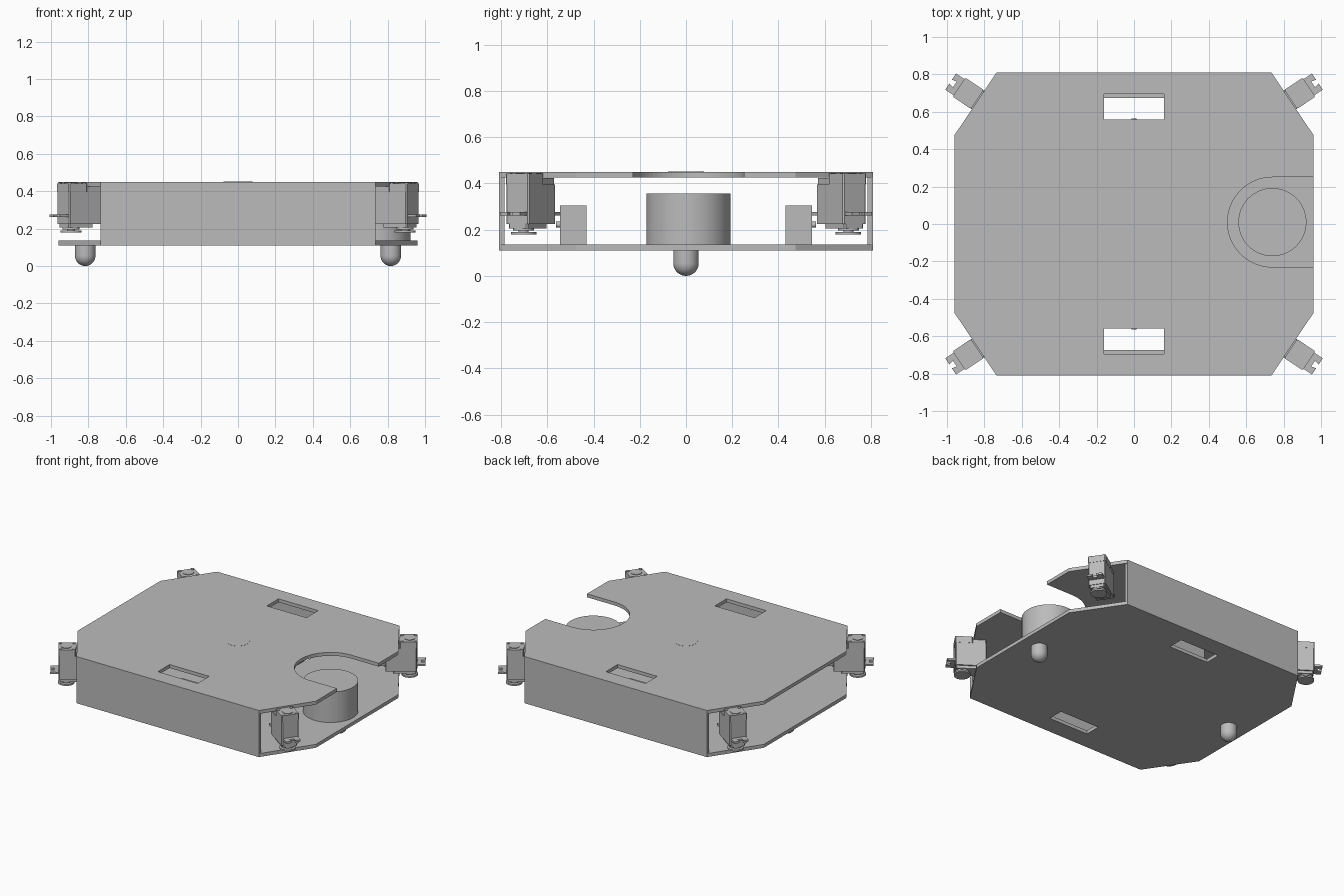
import bpy, bmesh
from math import pi, cos, sin, atan2
from mathutils import Matrix, Vector

cube = bpy.data.objects.get("Cube")
if cube:
    bpy.data.objects.remove(cube, do_unlink=True)

grey = bpy.data.materials.new("plain grey")
grey.use_nodes = True
colour = (0.5, 0.5, 0.5, 1)
grey.diffuse_color = colour
grey.node_tree.nodes["Principled BSDF"].inputs["Base Color"].default_value = colour


def finish(name, bm, smooth=False):
    bmesh.ops.recalc_face_normals(bm, faces=bm.faces)
    mesh = bpy.data.meshes.new(name)
    bm.to_mesh(mesh)
    bm.free()
    mesh.materials.append(grey)
    ob = bpy.data.objects.new(name, mesh)
    bpy.context.collection.objects.link(ob)
    if smooth:
        bpy.ops.object.select_all(action='DESELECT')
        ob.select_set(True)
        bpy.context.view_layer.objects.active = ob
        bpy.ops.object.shade_smooth_by_angle(angle=0.6)
    return ob


def add_prism(bm, outline, z0, z1):
    face = bm.faces.new([bm.verts.new((x, y, z0)) for x, y in outline])
    out = bmesh.ops.extrude_face_region(bm, geom=[face])
    top = [v for v in out["geom"] if isinstance(v, bmesh.types.BMVert)]
    bmesh.ops.translate(bm, verts=top, vec=(0, 0, z1 - z0))


def add_box(bm, x0, x1, y0, y1, z0, z1):
    add_prism(bm, [(x0, y0), (x1, y0), (x1, y1), (x0, y1)], z0, z1)


def add_cylinder(bm, x, y, r, z0, z1, n=32):
    add_prism(bm, [(x + r * cos(2 * pi * i / n), y + r * sin(2 * pi * i / n))
                   for i in range(n)], z0, z1)


def box(name, *size):
    bm = bmesh.new()
    add_box(bm, *size)
    return finish(name, bm)


def cut_slots(plate, y0, y1):
    # Wheel slots through a plate, front and back
    for s in (-1, 1):
        ya, yb = sorted((s * y0, s * y1))
        cutter = box("slot_cutter", -0.16, 0.16, ya, yb, 0, 0.6)
        cutter.hide_render = True
        mod = plate.modifiers.new("slot", 'BOOLEAN')
        mod.object, mod.operation, mod.solver = cutter, 'DIFFERENCE', 'EXACT'
        bpy.context.view_layer.objects.active = plate
        bpy.ops.object.modifier_apply(modifier=mod.name)
        bpy.data.objects.remove(cutter, do_unlink=True)


# Chassis plates with clipped corners
W, D, CX, CY = 0.96, 0.81, 0.735, 0.475
outline = [(W, CY), (CX, D), (-CX, D), (-W, CY), (-W, -CY), (-CX, -D), (CX, -D), (W, -CY)]
bm = bmesh.new()
add_prism(bm, outline, 0.11, 0.135)
cut_slots(finish("bottom_plate", bm), 0.56, 0.675)

# Top plate has a round-ended notch on one side
px, py, pr = 0.74, 0.01, 0.24
notch = [(W, py - pr)]
notch += [(px + pr * cos(a), py + pr * sin(a))
          for a in (-pi / 2 - pi * i / 32 for i in range(33))]
notch += [(W, py + pr)]
bm = bmesh.new()
add_prism(bm, outline + notch, 0.425, 0.45)
cut_slots(finish("top_plate", bm), 0.56, 0.695)

# Round mark in the middle of the top plate
bm = bmesh.new()
add_cylinder(bm, 0, 0, 0.078, 0.449, 0.451)
finish("centre_disc", bm, True)

# Front and back walls, drive motors with shafts
for s, side in ((-1, "front"), (1, "back")):
    ya, yb = sorted((s * 0.785, s * D))
    box(side + "_wall", -CX, CX, ya, yb, 0.135, 0.425)
    ya, yb = sorted((s * 0.43, s * 0.545))
    box(side + "_motor", -0.15, 0.15, ya, yb, 0.135, 0.305)
    bm = bmesh.new()
    add_cylinder(bm, 0, 0, 0.013, 0, 0.018, 16)
    bm.transform(Matrix.Translation((0, s * 0.545, 0.222)) @ Matrix.Rotation(-s * pi / 2, 4, 'X'))
    finish(side + "_motor_shaft", bm, True)

# Drum standing in the notch
bm = bmesh.new()
add_cylinder(bm, px, py, 0.182, 0.135, 0.357, 64)
finish("drum", bm, True)

# Round-ended skid feet, lathed from a profile
for s, side in ((-1, "right"), (1, "left")):
    profile = [(0.055 * sin(a), 0, 0.055 - 0.055 * cos(a))
               for a in (pi / 2 * i / 10 for i in range(11))] + [(0.055, 0, 0.11)]
    bm = bmesh.new()
    vs = [bm.verts.new(p) for p in profile]
    es = [bm.edges.new(pair) for pair in zip(vs, vs[1:])]
    bmesh.ops.spin(bm, geom=vs + es, axis=(0, 0, 1), cent=(0, 0, 0), angle=2 * pi, steps=32)
    bmesh.ops.remove_doubles(bm, verts=bm.verts, dist=0.0005)
    bm.transform(Matrix.Translation((s * 0.817, 0, 0)))
    finish(side + "_skid_foot", bm, True)


def corner_servo(name, sx, sy):
    # Local x points out of the clipped corner
    bm = bmesh.new()
    add_box(bm, -0.16, 0.05, -0.06, 0.06, 0.225, 0.395)
    # Case bottom tapers toward the inner end
    add_prism(bm, [(-0.11, -0.05), (0.045, -0.05), (0.045, 0.05), (-0.11, 0.05)], 0.205, 0.225)
    # Upper case: inner part stays below the plate, outer part rises past it
    add_box(bm, -0.157, 0.045, -0.056, 0.056, 0.395, 0.424)
    add_box(bm, -0.066, 0.052, -0.061, 0.061, 0.395, 0.442)
    bmesh.ops.bevel(bm, geom=[e for e in bm.edges if abs(e.verts[0].co.z - e.verts[1].co.z) > 0.01],
                    offset=0.006, segments=1, affect='EDGES')
    # Round cap and screws on top
    add_cylinder(bm, 0, 0, 0.036, 0.44, 0.446)
    for x, y in ((0.04, 0.045), (-0.05, -0.045), (0.04, -0.045), (-0.05, 0.045)):
        add_cylinder(bm, x, y, 0.011, 0.44, 0.446, 12)
    # Output stage and horn underneath
    add_cylinder(bm, 0, 0, 0.045, 0.196, 0.21)
    add_cylinder(bm, 0, 0, 0.022, 0.185, 0.2, 16)
    add_cylinder(bm, 0, 0, 0.055, 0.178, 0.189)
    # Mounting ears with an open notch
    for end, tip in ((0.05, 0.105), (-0.16, -0.21)):
        mid = (end + tip) / 2
        add_prism(bm, [(end, -0.052), (tip, -0.052), (tip, -0.012), (mid, -0.018),
                       (mid, 0.018), (tip, 0.012), (tip, 0.052), (end, 0.052)], 0.262, 0.276)
    bm.transform(Matrix.Translation((0.893, 0.703, 0)) @ Matrix.Rotation(atan2(W - CX, D - CY), 4, 'Z'))
    bm.transform(Matrix.Diagonal((sx, sy, 1, 1)))
    finish(name, bm, True)


for sx, side in ((-1, "right"), (1, "left")):
    for sy, end in ((-1, "front"), (1, "back")):
        corner_servo(f"{end}_{side}_servo", sx, sy)
